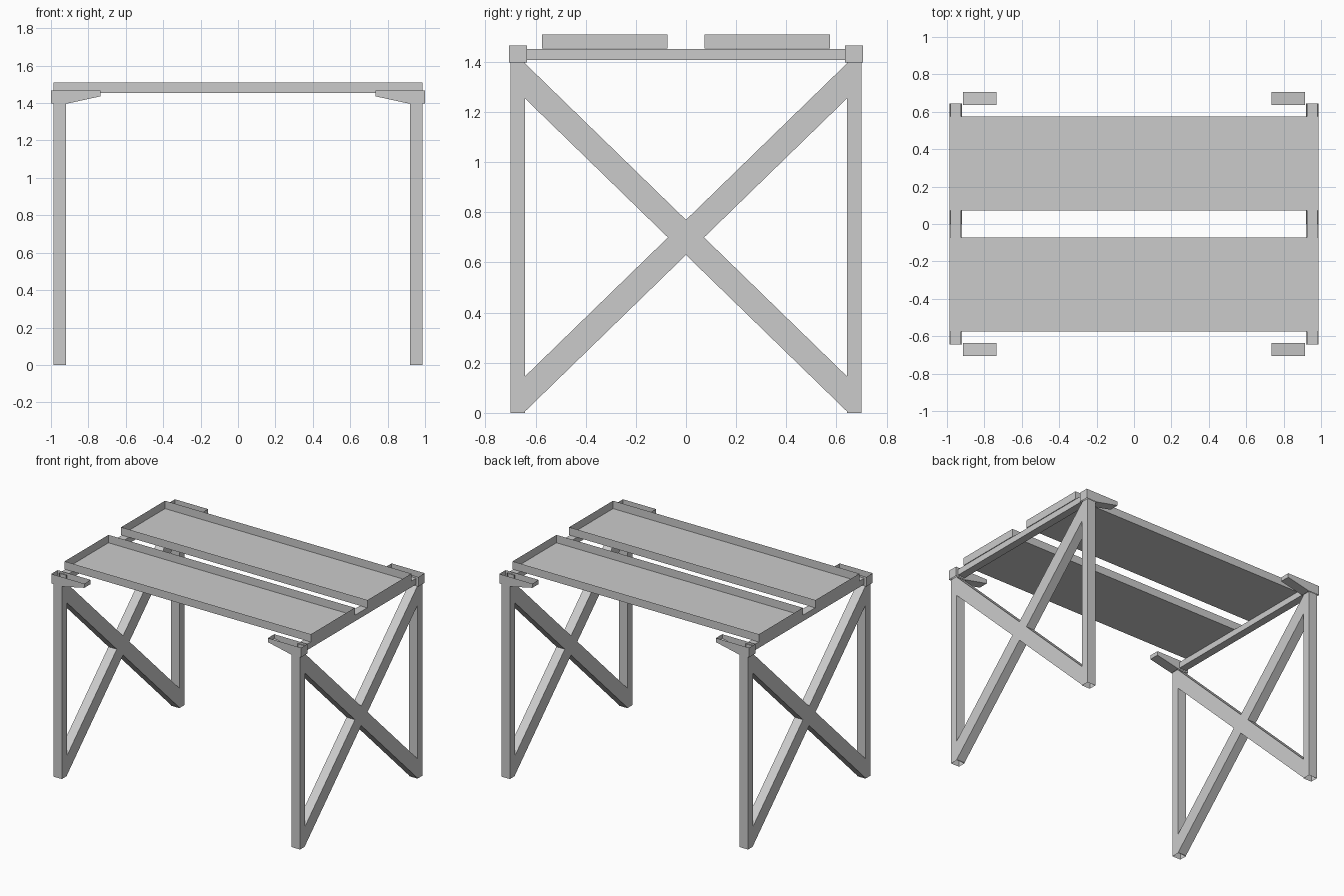
import bpy, bmesh

if "Cube" in bpy.data.objects:
    bpy.data.objects.remove(bpy.data.objects["Cube"])


def prism(name, profile, axis, lo, hi, open_edges=(), caps=(True, True), mirror="XY"):
    """Extrude a 2D profile along an axis; listed side faces and caps stay open."""
    def point(p, d):
        c = list(p)
        c.insert("XYZ".index(axis), d)
        return c

    bm = bmesh.new()
    a = [bm.verts.new(point(p, lo)) for p in profile]
    b = [bm.verts.new(point(p, hi)) for p in profile]
    n = len(profile)
    sides = [bm.faces.new((a[i], a[(i + 1) % n], b[(i + 1) % n], b[i])) for i in range(n)]
    ends = [bm.faces.new(a), bm.faces.new(b)]
    bmesh.ops.recalc_face_normals(bm, faces=bm.faces[:])
    drop = [sides[i] for i in open_edges] + [f for f, keep in zip(ends, caps) if not keep]
    bmesh.ops.delete(bm, geom=drop, context='FACES')
    mesh = bpy.data.meshes.new(name)
    bm.to_mesh(mesh)
    bm.free()
    obj = bpy.data.objects.new(name, mesh)
    bpy.context.collection.objects.link(obj)
    if mirror:
        mod = obj.modifiers.new("mirror", 'MIRROR')
        mod.use_axis = ["X" in mirror, "Y" in mirror, False]
        mod.use_mirror_merge = False
    return obj


def rect(u0, u1, v0, v1):
    return [(u0, v0), (u1, v0), (u1, v1), (u0, v1)]


OPEN = (False, False)

# Square tube legs, open at both ends
prism("leg", rect(0.92, 0.987, 0.643, 0.70), "Z", 0, 1.40, caps=OPEN)

# Tapered corner brackets: open on top and over the leg
bracket = [(0.735, 1.466), (1.0, 1.466), (1.0, 1.397), (0.915, 1.397), (0.735, 1.436)]
prism("corner_bracket", bracket, "Y", 0.635, 0.707, open_edges=(0, 2))

# Side rails carrying the boards
prism("side_rail", rect(0.925, 0.982, 1.408, 1.452), "Y", -0.643, 0.643,
      caps=OPEN, mirror="X")

# Crossed braces: one continuous, the other split in two around it
END, LOW, HIGH = 0.643, 0.63, 0.77
K = 0.625 / END
through = [(-END, LOW - K * END), (END, LOW + K * END),
           (END, HIGH + K * END), (-END, HIGH - K * END)]
prism("through_brace", through, "X", 0.92, 0.987, open_edges=(1, 3), mirror="X")
meet = 0.07 / K
upper = [(-END, LOW + K * END), (-meet, 0.70), (0, HIGH), (-END, HIGH + K * END)]
lower = [(meet, 0.70), (0, LOW), (END, LOW - K * END), (END, HIGH - K * END)]
prism("upper_half_brace", upper, "X", 0.92, 0.987, open_edges=(1, 3), mirror="X")
prism("lower_half_brace", lower, "X", 0.92, 0.987, open_edges=(0, 2), mirror="X")

# Two shallow tray boards, open on top
prism("top_board", rect(-0.986, 0.986, 0.073, 0.574), "Z", 1.453, 1.51,
      caps=(True, False), mirror="Y")
